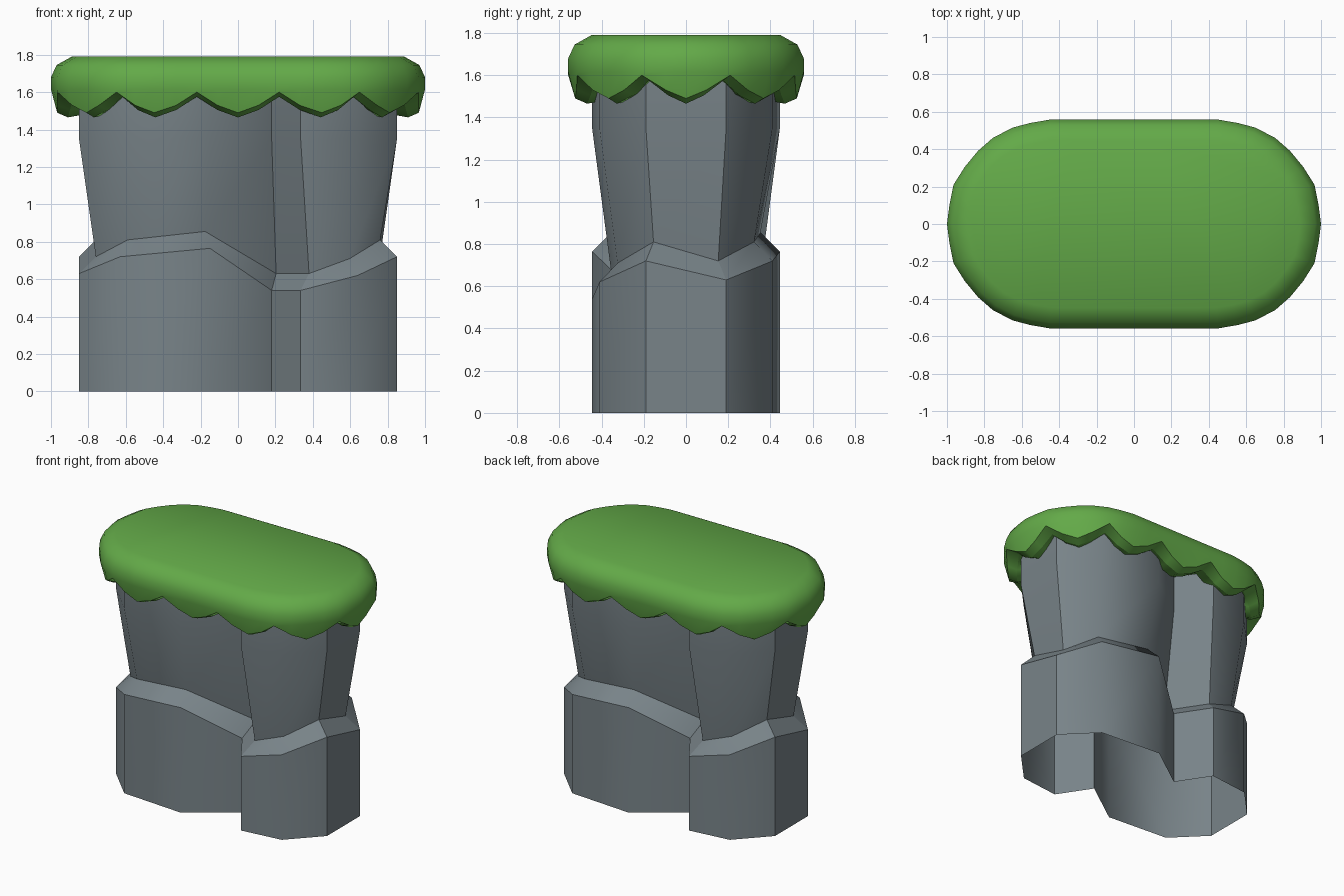
import bpy, bmesh
from mathutils import Vector

if "Cube" in bpy.data.objects:
    bpy.data.objects.remove(bpy.data.objects["Cube"])


def material(name, rgb):
    m = bpy.data.materials.new(name)
    m.diffuse_color = (*rgb, 1)
    m.use_nodes = True
    m.node_tree.nodes["Principled BSDF"].inputs["Base Color"].default_value = m.diffuse_color
    return m


def inset(pts, dist):
    """Move a counter-clockwise outline inward with mitred corners."""
    out, n = [], len(pts)
    for i, p in enumerate(pts):
        a = (p - pts[i - 1]).normalized()
        b = (pts[(i + 1) % n] - p).normalized()
        na, nb = Vector((-a.y, a.x)), Vector((-b.y, b.x))
        d = dist[i] if isinstance(dist, list) else dist
        out.append(p + (na + nb) * d / (1 + na.dot(nb)))
    return out


def loft(name, rings, mat, fill_top=False, sharp_rings=(), sharp_cols=()):
    """Skin a stack of rings (outline, heights) into one smooth object."""
    bm = bmesh.new()
    vs = [[bm.verts.new((p.x, p.y, z)) for p, z in zip(o, h)] for o, h in rings]
    n = len(vs[0])
    for lo, hi in zip(vs, vs[1:]):
        for i in range(n):
            j = (i + 1) % n
            bm.faces.new((lo[i], lo[j], hi[j], hi[i]))
    if fill_top:
        bm.faces.new(vs[-1])
    for f in bm.faces:
        f.smooth = True
    for r in sharp_rings:
        for i in range(n):
            bm.edges.get((vs[r][i], vs[r][(i + 1) % n])).smooth = False
    for c in sharp_cols:
        for lo, hi in zip(vs, vs[1:]):
            bm.edges.get((lo[c], hi[c])).smooth = False
    me = bpy.data.meshes.new(name)
    bm.to_mesh(me)
    bm.free()
    me.materials.append(mat)
    ob = bpy.data.objects.new(name, me)
    bpy.context.collection.objects.link(ob)
    return ob


stone = material("grey stone", (0.19, 0.23, 0.25))
grass = material("grass green", (0.125, 0.40, 0.065))

# Rock: half an outline with ledge heights, repeated by a half turn
half = [(.18, -.21, .54), (.335, -.445, .54), (.64, -.41, .62), (.85, -.19, .72),
        (.85, .19, .63), (.63, .41, .72), (.15, .445, .765)]
plan = [Vector((x, y)) for x, y, z in half] + [Vector((-x, -y)) for x, y, z in half]
ledge = [z for x, y, z in half] * 2
n = len(plan)
waist = inset(plan, .09)
loft("rock", [(plan, [0] * n), (plan, ledge), (waist, [z + .09 for z in ledge]),
              (plan, [1.35] * n), (plan, [1.62] * n)],
     stone, sharp_rings=(1, 2), sharp_cols=(0, 1, 3, 4, 7, 8, 10, 11))

# Grass cap: one quarter outline, mirrored; every fourth point is a scallop tip
quarter = [(1, 0), (.987, .1), (.965, .21), (.905, .305), (.835, .39), (.755, .46),
           (.65, .515), (.555, .54), (.45, .558), (.33, .558), (.22, .558), (.11, .558)]
rim = quarter + [(0, .558)] + [(-x, y) for x, y in quarter[:0:-1]]
rim = [Vector(p) for p in rim]
rim += [-p for p in rim]
m = len(rim)
drop = [(.11, .07, 0, .07)[i % 4] for i in range(m)]
hem = [1.60 - d for d in drop]
loft("grass_cap",
     [(inset(rim, .17), [z - .01 for z in hem]),
      (inset(rim, .09), [z - .025 for z in hem]),
      (inset(rim, [d * .3 for d in drop]), hem),
      (rim, [1.615] * m), (rim, [1.68] * m),
      (inset(rim, .03), [1.745] * m), (inset(rim, .11), [1.79] * m)],
     grass, fill_top=True, sharp_rings=(1, 2))
